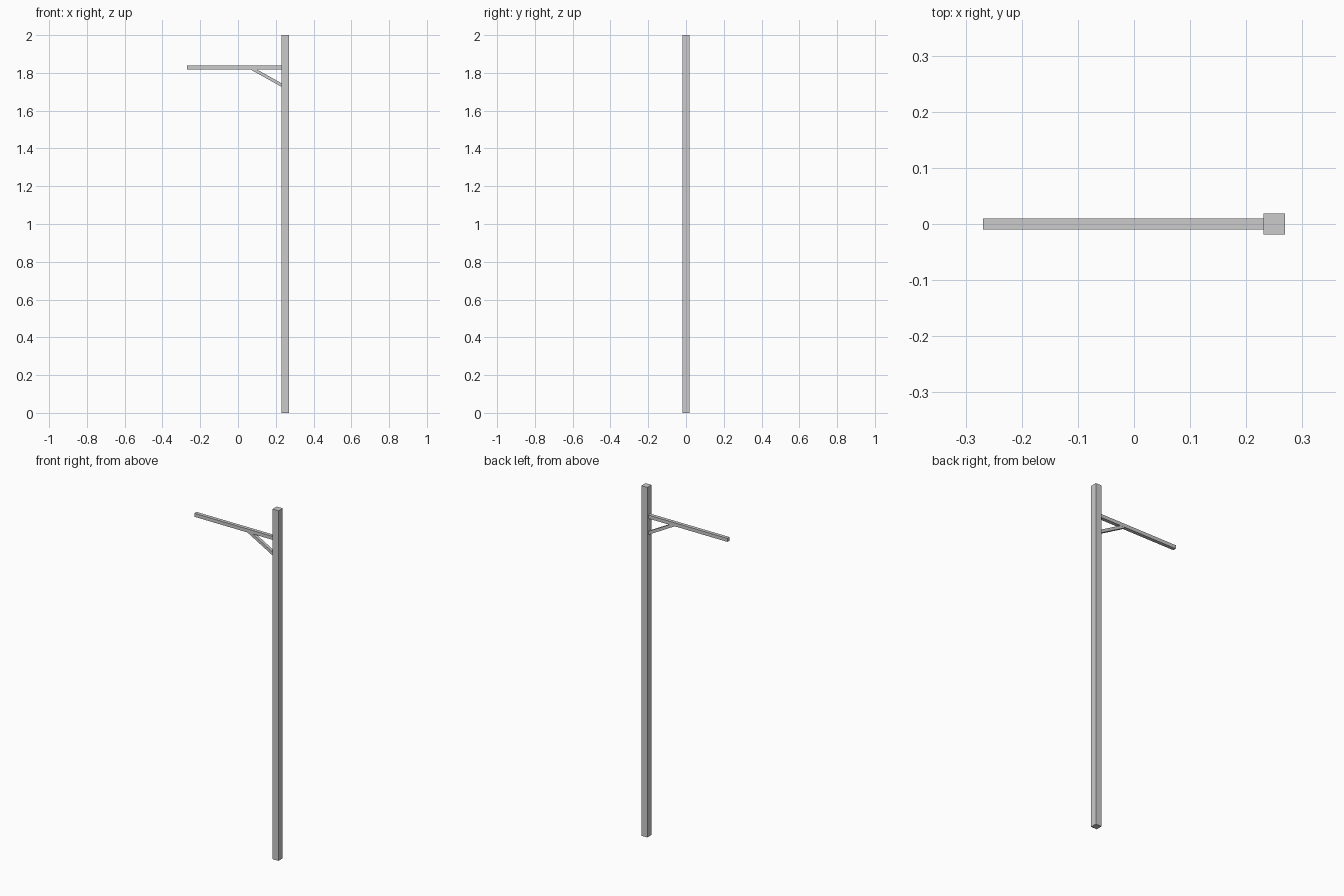
import bpy, bmesh

if "Cube" in bpy.data.objects:
    bpy.data.objects.remove(bpy.data.objects["Cube"])


def prism(name, profile, half_depth):
    """Extrude an x-z outline symmetrically along y."""
    bm = bmesh.new()
    face = bm.faces.new([bm.verts.new((x, -half_depth, z)) for x, z in profile])
    ext = bmesh.ops.extrude_face_region(bm, geom=[face])
    verts = [g for g in ext["geom"] if isinstance(g, bmesh.types.BMVert)]
    bmesh.ops.translate(bm, verts=verts, vec=(0, 2 * half_depth, 0))
    bmesh.ops.recalc_face_normals(bm, faces=bm.faces)
    mesh = bpy.data.meshes.new(name)
    bm.to_mesh(mesh)
    bm.free()
    obj = bpy.data.objects.new(name, mesh)
    bpy.context.collection.objects.link(obj)
    return obj


def rect(x0, x1, z0, z1):
    return [(x0, z0), (x1, z0), (x1, z1), (x0, z1)]


POST_L, POST_R = 0.231, 0.269
ARM_Z0, ARM_Z1 = 1.819, 1.839

# Upright post
prism("post", rect(POST_L, POST_R, 0, 2), 0.019)
# Horizontal arm
prism("arm", rect(-0.269, POST_L, ARM_Z0, ARM_Z1), 0.01)
# Diagonal brace, mitred against arm and post
prism("brace", [(0.064, ARM_Z0), (POST_L, 1.726),
                (POST_L, 1.745), (0.098, ARM_Z0)], 0.009)
